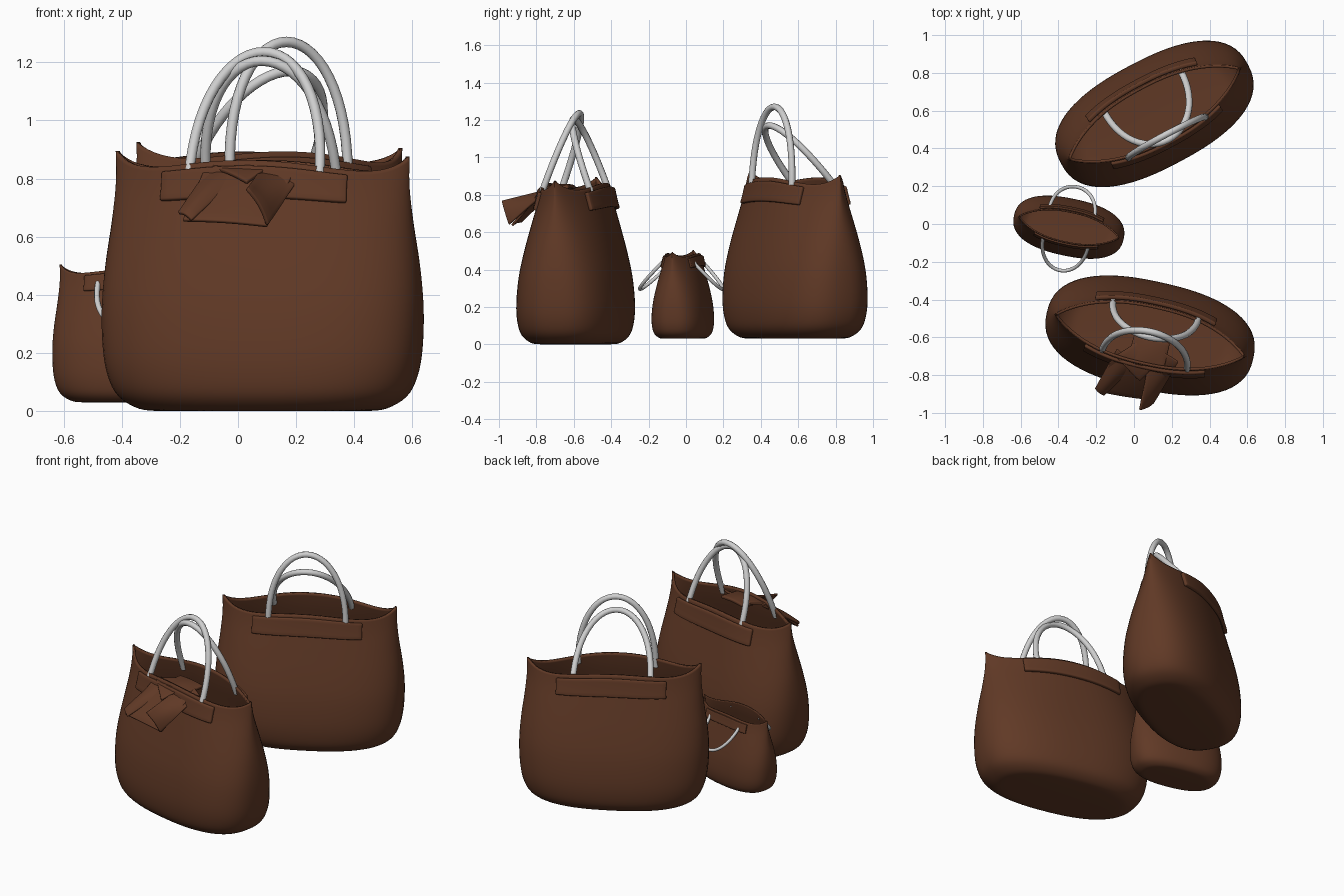
import bpy, bmesh, math
from mathutils import Vector

if "Cube" in bpy.data.objects:
    bpy.data.objects.remove(bpy.data.objects["Cube"])


def material(name, rgb):
    m = bpy.data.materials.new(name)
    m.diffuse_color = (*rgb, 1)
    m.use_nodes = True
    m.node_tree.nodes["Principled BSDF"].inputs["Base Color"].default_value = m.diffuse_color
    return m


LEATHER = material("brown leather", (0.118, 0.041, 0.019))
GREY = material("pale grey handle", (0.62, 0.62, 0.62))

# Bag profile: height, half length, half depth, cross-section exponent
KEYS = [(0.0, 0.36, 0.16, 0.42), (0.008, 0.43, 0.215, 0.41), (0.05, 0.50, 0.262, 0.40),
        (0.12, 0.537, 0.282, 0.39), (0.22, 0.555, 0.286, 0.39), (0.36, 0.56, 0.272, 0.41),
        (0.50, 0.55, 0.243, 0.46), (0.64, 0.53, 0.207, 0.55), (0.76, 0.517, 0.175, 0.70),
        (0.845, 0.518, 0.158, 0.88)]


def profile(s):
    """Smooth interpolation of KEYS; s runs from 0 to len - 1."""
    n = len(KEYS)
    i = min(int(s), n - 2)
    t = s - i
    p0, p1, p2, p3 = (KEYS[min(max(i + k, 0), n - 1)] for k in (-1, 0, 1, 2))
    return [0.5 * (2 * b + (c - a) * t + (2 * a - 5 * b + 4 * c - d) * t * t
                   + (3 * b - a - 3 * c + d) * t ** 3) for a, b, c, d in zip(p0, p1, p2, p3)]


def wall(u, side, s, out=0.0):
    """Point on the bag wall; u is -1..1 along the bag, side is -1 front, 1 back."""
    z, a, b, q = profile(s)
    rim = 0.04 * abs(u) ** 10 - 0.018 * math.sin(math.pi * u * u) + 0.018 * (1 - u * u) ** 2 - 0.01 * u
    y = b * max(0.0, 1 - abs(u) ** 2.4) ** q
    return Vector((a * u, side * (y + out), z + rim * (z / 0.845) ** 4))


def finish(name, bm, mat, thick, offset, place=None, angle=None):
    bmesh.ops.recalc_face_normals(bm, faces=bm.faces)
    me = bpy.data.meshes.new(name)
    bm.to_mesh(me)
    bm.free()
    ob = bpy.data.objects.new(name, me)
    bpy.context.collection.objects.link(ob)
    me.materials.append(mat)
    sol = ob.modifiers.new("thickness", 'SOLIDIFY')
    sol.thickness, sol.offset = thick, offset
    if place:
        set_place(ob, place)
    if angle:
        bev = ob.modifiers.new("soft edge", 'BEVEL')
        bev.width, bev.segments, bev.limit_method = thick * 0.3, 2, 'ANGLE'
        bev.angle_limit = math.radians(50)
    bpy.ops.object.select_all(action='DESELECT')
    ob.select_set(True)
    bpy.context.view_layer.objects.active = ob
    bpy.ops.object.shade_smooth_by_angle(angle=math.radians(50))
    return ob


def set_place(ob, place):
    loc, deg, scale = place
    ob.location = loc
    ob.rotation_euler = (0, 0, math.radians(deg))
    ob.scale = (scale,) * 3


def grid(bm, rows, closed=False):
    vs = [[bm.verts.new(p) for p in r] for r in rows]
    n = len(vs[0])
    for r0, r1 in zip(vs, vs[1:]):
        for j in range(n if closed else n - 1):
            k = (j + 1) % n
            bm.faces.new((r0[j], r0[k], r1[k], r1[j]))
    return vs


def body(name, place):
    bm = bmesh.new()
    seg, rows = 72, []
    top = len(KEYS) - 1
    for i in range(top * 4 + 1):
        ring = []
        for j in range(seg):
            t = 2 * math.pi * j / seg
            ring.append(wall(math.cos(t), 1 if math.sin(t) >= 0 else -1, i / 4))
        rows.append(ring)
    vs = grid(bm, rows, True)
    bm.faces.new(vs[0])
    finish(name, bm, LEATHER, 0.014, -1, place)


def strip(name, side, place):
    # Raised band just under the rim
    bm = bmesh.new()
    out = 0.006 if side < 0 else 0.013
    rows = [[wall(-0.63 + 1.26 * j / 24, side, 7.68 + 1.02 * i / 5, out) for j in range(25)]
            for i in range(6)]
    grid(bm, rows)
    finish(name, bm, LEATHER, 0.022, 0, place, 50)


def handle(name, y0, y1, z1, place):
    # Round arch from the rim to its apex at (0, y1, z1)
    cu = bpy.data.curves.new(name, 'CURVE')
    cu.dimensions = '3D'
    cu.bevel_depth, cu.bevel_resolution, cu.use_fill_caps = 0.018, 3, True
    n = 28
    sp = cu.splines.new('POLY')
    sp.points.add(n)
    for i in range(n + 1):
        t = math.pi * i / n
        s = max(0.0, math.sin(t)) ** 0.9
        z0 = 0.79
        sp.points[i].co = (-0.23 * math.cos(t), y0 + (y1 - y0) * s, z0 + (z1 - z0) * s, 1)
    sp.use_smooth = True
    cu.materials.append(GREY)
    ob = bpy.data.objects.new(name, cu)
    bpy.context.collection.objects.link(ob)
    set_place(ob, place)


# Bags: placement, then apex (y, z) of the front and back handles
BAGS = {
    "front_bag": (((0.085, -0.59, 0.0), -12.5, 1.0), (0.02, 1.235), (-0.01, 1.205)),
    "back_bag": (((0.108, 0.583, 0.03), 28, 1.0), (-0.125, 1.24), (-0.155, 1.14)),
    "small_bag": (((-0.345, -0.017, 0.03), -12, 0.53), (-0.44, 0.50), (0.41, 0.50)),
}
for name, (place, fr, bk) in BAGS.items():
    body(name + "_body", place)
    strip(name + "_front_strip", -1, place)
    strip(name + "_back_strip", 1, place)
    handle(name + "_front_handle", -0.142, *fr, place)
    handle(name + "_back_handle", 0.142, *bk, place)


def flap(name, a, b, c, d, bulge, thick=0.014):
    """Soft sheet between four corners, puffed out along its normal."""
    a, b, c, d = map(Vector, (a, b, c, d))
    nrm = (b - a).cross(d - a).normalized()
    rows = []
    for i in range(9):
        v = i / 8
        rows.append([a.lerp(b, j / 8).lerp(d.lerp(c, j / 8), v)
                     + nrm * bulge * math.sin(math.pi * j / 8) * math.sin(math.pi * (0.15 + 0.7 * v))
                     for j in range(9)])
    bm = bmesh.new()
    grid(bm, rows)
    finish(name, bm, LEATHER, thick, 0, None, 50)


# Folded bow hanging over the rim of the front bag
flap("bow_under_sheet", (-0.19, -0.885, 0.655), (0.10, -0.93, 0.635),
     (0.20, -0.76, 0.835), (-0.11, -0.69, 0.84), 0.012)
flap("bow_left_tail", (-0.205, -0.87, 0.68), (-0.16, -0.905, 0.655),
     (0.01, -0.745, 0.81), (-0.09, -0.66, 0.845), 0.02)
flap("bow_right_tail", (0.03, -0.985, 0.765), (0.10, -0.945, 0.64),
     (0.235, -0.73, 0.835), (0.09, -0.64, 0.845), 0.02)
flap("bow_middle_fold", (-0.10, -0.70, 0.842), (0.03, -0.83, 0.785),
     (0.10, -0.76, 0.835), (0.05, -0.60, 0.845), 0.012)
flap("bow_knot", (-0.04, -0.74, 0.83), (0.16, -0.76, 0.83),
     (0.19, -0.63, 0.84), (0.0, -0.59, 0.84), 0.012, 0.02)
